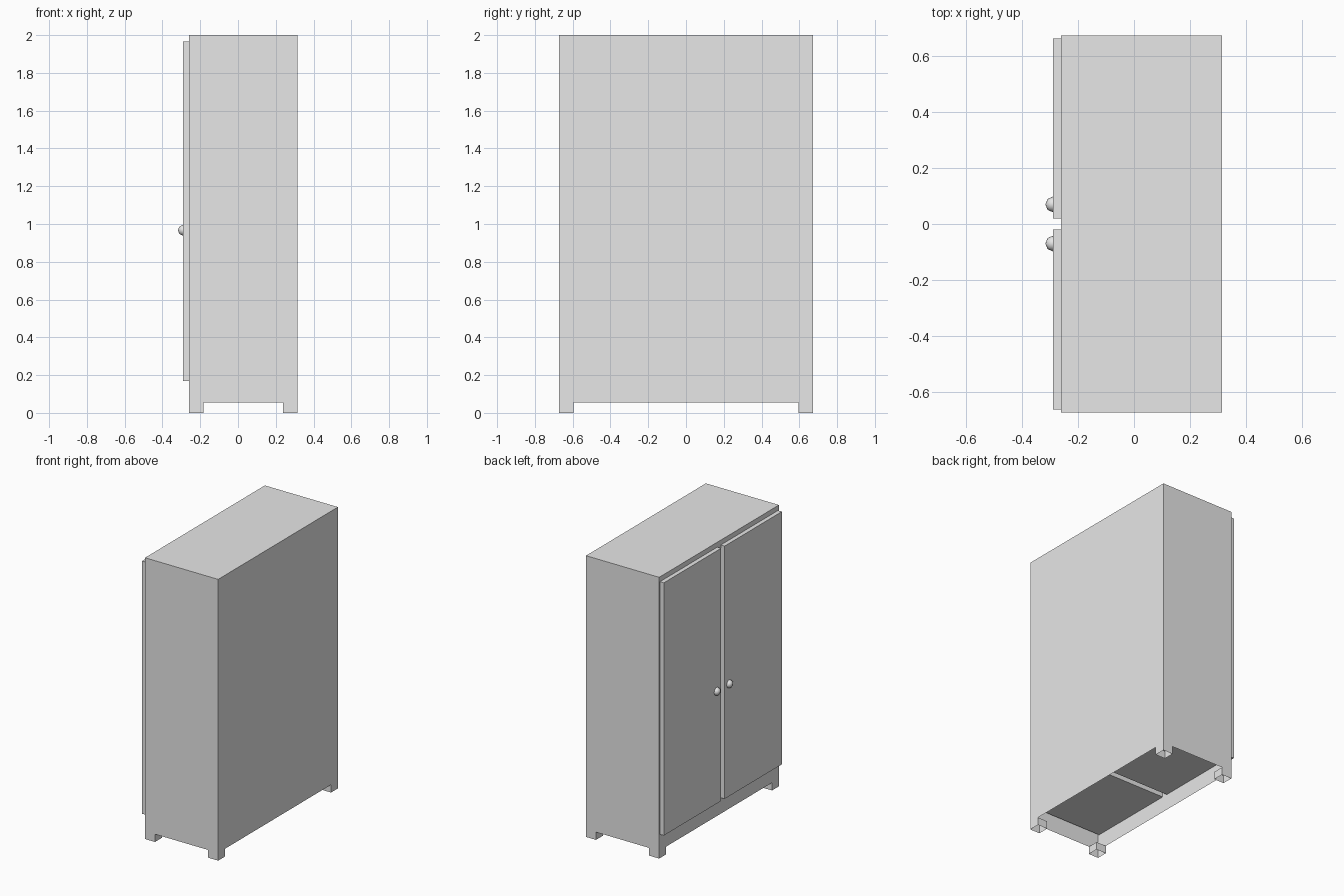
import bpy
import bmesh
from mathutils import Matrix

cube = bpy.data.objects.get("Cube")
if cube:
    bpy.data.objects.remove(cube, do_unlink=True)

# One plain colour for the whole cupboard
grey = bpy.data.materials.new("plain grey")
grey.use_nodes = True
colour = (0.8, 0.8, 0.8, 1)
grey.diffuse_color = colour
grey.node_tree.nodes["Principled BSDF"].inputs["Base Color"].default_value = colour

FRONT, BACK, HALF, TOP = -0.26, 0.315, 0.673, 2.0
FOOT, NOTCH = 0.078, 0.055
GAP, DOOR_EDGE, DOOR_LOW, DOOR_HIGH = 0.02, 0.663, 0.168, 1.965


def finish(name, bm):
    mesh = bpy.data.meshes.new(name)
    bm.to_mesh(mesh)
    bm.free()
    mesh.materials.append(grey)
    obj = bpy.data.objects.new(name, mesh)
    bpy.context.collection.objects.link(obj)
    return obj


def face(bm, points):
    return bm.faces.new([bm.verts.new(p) for p in points])


def box(bm, low, high):
    size = [b - a for a, b in zip(low, high)]
    mid = [(a + b) / 2 for a, b in zip(low, high)]
    bmesh.ops.create_cube(bm, size=1, matrix=Matrix.Translation(mid) @ Matrix.Diagonal((*size, 1)))


def wall_profile(a, b):
    # Side outline with a cut-out between its two feet
    return [(a, 0), (a + FOOT, 0), (a + FOOT, NOTCH), (b - FOOT, NOTCH),
            (b - FOOT, 0), (b, 0), (b, TOP), (a, TOP)]


# Thin-walled body, open underneath
bm = bmesh.new()
for x in (FRONT, BACK):
    face(bm, [(x, y, z) for y, z in wall_profile(-HALF, HALF)])
for y in (-HALF, HALF):
    face(bm, [(x, y, z) for x, z in wall_profile(FRONT, BACK)])
face(bm, [(FRONT, -HALF, TOP), (BACK, -HALF, TOP), (BACK, HALF, TOP), (FRONT, HALF, TOP)])
bmesh.ops.remove_doubles(bm, verts=bm.verts, dist=0.0001)
bmesh.ops.recalc_face_normals(bm, faces=bm.faces)
finish("body", bm)

# Inner walls of the four hollow feet
bm = bmesh.new()
for x, sx in ((FRONT, 1), (BACK, -1)):
    for y, sy in ((-HALF, 1), (HALF, -1)):
        xi, yi = x + sx * FOOT, y + sy * FOOT
        for (ax, ay), (bx, by) in (((xi, y), (xi, yi)), ((xi, yi), (x, yi))):
            wall = face(bm, [(ax, ay, 0), (bx, by, 0), (bx, by, NOTCH), (ax, ay, NOTCH)])
            wall.normal_update()
            if wall.normal.x * sx + wall.normal.y * sy < 0:
                wall.normal_flip()
finish("feet", bm)

for side, s in (("left", 1), ("right", -1)):
    y0, y1 = sorted((s * GAP, s * DOOR_EDGE))

    # Compartment behind the door, open towards it
    bm = bmesh.new()
    box(bm, (FRONT, y0, DOOR_LOW), (BACK - 0.01, y1, DOOR_HIGH))
    bm.normal_update()
    bmesh.ops.delete(bm, geom=[f for f in bm.faces if f.normal.x < -0.5], context="FACES")
    bmesh.ops.reverse_faces(bm, faces=bm.faces)
    finish(side + "_compartment", bm)

    # Door slab
    bm = bmesh.new()
    box(bm, (FRONT - 0.03, y0, DOOR_LOW), (FRONT, y1, DOOR_HIGH))
    finish(side + "_door", bm)

    # Round knob
    bm = bmesh.new()
    bmesh.ops.create_uvsphere(bm, u_segments=8, v_segments=8, radius=0.028,
                              matrix=Matrix.Translation((FRONT - 0.029, s * 0.07, 0.967)))
    for f in bm.faces:
        f.smooth = True
    finish(side + "_knob", bm)
